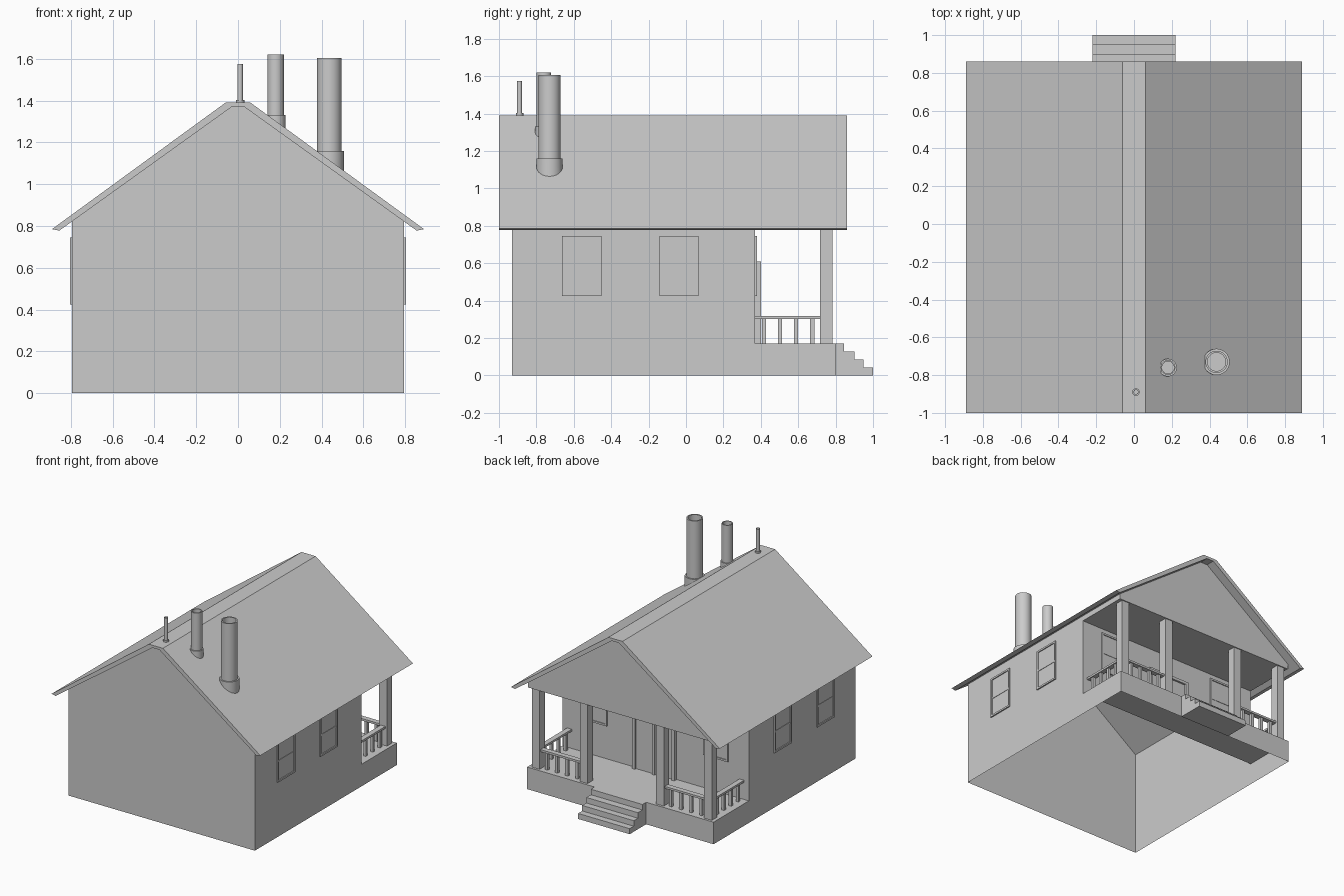
import bpy, bmesh, math

if "Cube" in bpy.data.objects:
    bpy.data.objects.remove(bpy.data.objects["Cube"])

W, FRONT, BACK, GABLE, PORCH = 0.795, -0.93, 0.37, 0.79, 0.80
DECK, EAVE = 0.17, 0.78


def mesh_object(name, verts, faces):
    me = bpy.data.meshes.new(name)
    me.from_pydata(verts, [], faces)
    ob = bpy.data.objects.new(name, me)
    bpy.context.collection.objects.link(ob)
    return ob


def fix_normals(ob):
    bm = bmesh.new()
    bm.from_mesh(ob.data)
    bmesh.ops.recalc_face_normals(bm, faces=bm.faces)
    bm.to_mesh(ob.data)
    bm.free()


def prism(name, profile, a, b, axis):
    """Extrude a 2D profile from a to b along x or y."""
    n = len(profile)
    put = (lambda p, t: (t, p[0], p[1])) if axis == 'x' else (lambda p, t: (p[0], t, p[1]))
    verts = [put(p, t) for t in (a, b) for p in profile]
    faces = [(i, (i + 1) % n, n + (i + 1) % n, n + i) for i in range(n)]
    ob = mesh_object(name, verts, faces + [tuple(range(n)), tuple(range(n, 2 * n))])
    fix_normals(ob)
    return ob


def box(name, x0, x1, y0, y1, z0, z1):
    x0, x1 = sorted((x0, x1))
    return prism(name, [(y0, z0), (y1, z0), (y1, z1), (y0, z1)], x0, x1, 'x')


def under(x):
    return 1.37 - 0.715 * max(abs(x) - 0.03, 0)


def sheet(name, *polys):
    """Single-skin wall panels."""
    verts, faces = [], []
    for p in polys:
        faces.append(tuple(range(len(verts), len(verts) + len(p))))
        verts += p
    return mesh_object(name, verts, faces)


# House shell: open underneath, single-skin walls
top = under(W)
gable_top = [(W, top), (0.03, 1.37), (-0.03, 1.37), (-W, top)]
sheet("front_wall", [(x, FRONT, z) for x, z in [(-W, 0), (W, 0)] + gable_top])
sheet("porch_gable", [(x, GABLE, z) for x, z in ([(-W, EAVE), (W, EAVE)] + gable_top)[::-1]])
for s, side in ((1, "right"), (-1, "left")):
    outline = [(FRONT, 0), (PORCH, 0), (PORCH, DECK), (BACK, DECK),
               (BACK, EAVE), (GABLE, EAVE), (GABLE, top), (FRONT, top)]
    sheet(side + "_wall", [(s * W, y, z) for y, z in outline[::s]])
sheet("back_wall", [(x, BACK, z) for x, z in ((W, DECK), (-W, DECK), (-W, EAVE), (W, EAVE))])
sheet("porch_ceiling", [(x, y, EAVE) for x, y in ((-W, GABLE), (W, GABLE), (W, BACK), (-W, BACK))])
sheet("porch_deck",
      [(x, y, DECK) for x, y in ((-W, BACK), (W, BACK), (W, PORCH), (-W, PORCH))],
      [(x, PORCH, z) for x, z in ((W, 0), (-W, 0), (-W, DECK), (W, DECK))])

# Roof with flat ridge
half = [(0.06, 1.39), (0.89, 0.785), (0.855, 0.778), (0.03, 1.37)]
prism("roof", half + [(-x, z) for x, z in half[::-1]], -1.0, 0.86, 'y')

# Steps
steps, d = [(PORCH, 0), (PORCH, DECK)], 0.0425
for i, y in enumerate((0.845, 0.90, 0.95, 1.0)):
    steps += [(y, DECK - i * d), (y, DECK - (i + 1) * d)]
prism("steps", steps, -0.22, 0.22, 'x')

# Porch posts and railings, both sides
for s, side in ((1, "right"), (-1, "left")):
    for n, x in (("outer", 0.735), ("inner", 0.325)):
        box(f"{side}_{n}_post", s * x - 0.033, s * x + 0.033, 0.717, 0.782, DECK, EAVE)
    box(side + "_side_rail", s * 0.715, s * 0.755, BACK, 0.717, 0.302, 0.318)
    box(side + "_back_rail", s * 0.358, s * 0.702, 0.73, 0.77, 0.302, 0.318)
    for i in range(4):
        y, x = 0.417 + 0.086 * i, s * (0.40 + 0.086 * i)
        box(f"{side}_side_baluster_{i}", s * 0.735 - 0.011, s * 0.735 + 0.011,
            y - 0.011, y + 0.011, DECK, 0.303)
        box(f"{side}_back_baluster_{i}", x - 0.011, x + 0.011, 0.739, 0.761, DECK, 0.303)


def window(name, c, on_back, s):
    """Framed sash window on a side wall (c is y) or the back wall (c is x)."""
    h, z0, z1 = 0.105, 0.425, 0.745
    def bar(part, a0, a1, b0, b1, depth):
        if on_back:
            box(f"{name}_{part}", a0, a1, BACK, BACK + depth, b0, b1)
        else:
            box(f"{name}_{part}", s * W, s * (W + depth), a0, a1, b0, b1)
    f = 0.014
    bar("frame_a", c - h, c - h + f, z0, z1, 0.01)
    bar("frame_b", c + h - f, c + h, z0, z1, 0.01)
    bar("sill", c - h + f, c + h - f, z0, z0 + f, 0.01)
    bar("head", c - h + f, c + h - f, z1 - f, z1, 0.01)
    bar("mid_rail", c - h + f, c + h - f, 0.575, 0.59, 0.006)
    bar("pane", c - h + f, c + h - f, z0 + f, z1 - f, 0.003)


for s, side in ((1, "right"), (-1, "left")):
    window(side + "_window_1", -0.557, False, s)
    window(side + "_window_2", -0.037, False, s)
    window(side + "_back_window", s * 0.515, True, s)

# Double door with frame
DT = 0.61
for x0, x1 in ((-0.18, -0.155), (-0.012, 0.012), (0.155, 0.18)):
    box("door_upright", x0, x1, BACK, 0.40, DECK, DT)
box("door_head", -0.155, 0.155, BACK, 0.40, DT - 0.022, DT)
for s in (1, -1):
    box("door_panel", s * 0.012, s * 0.155, BACK, 0.385, DECK, DT - 0.022)


# Roof pipes: collar, tube and hollow mouth, base cut to the roof slope
def pipe(name, cx, cy, rc, zc, r, zt, n=32):
    ri = r * 0.82
    rings = [(rc, None), (rc, zc), (r, zc), (r, zt), (ri, zt), (ri, zt - 0.25 * (zt - zc))]
    verts, faces = [], []
    for rad, z in rings:
        for k in range(n):
            a = 2 * math.pi * k / n
            x, y = cx + rad * math.cos(a), cy + rad * math.sin(a)
            verts.append((x, y, under(x) + 0.005 if z is None else z))
    for j in range(len(rings) - 1):
        for k in range(n):
            k2 = (k + 1) % n
            faces.append((j * n + k, j * n + k2, (j + 1) * n + k2, (j + 1) * n + k))
    faces.append(tuple(range(len(verts) - n, len(verts))))
    ob = mesh_object(name, verts, faces)
    bpy.ops.object.select_all(action='DESELECT')
    ob.select_set(True)
    bpy.context.view_layer.objects.active = ob
    bpy.ops.object.shade_smooth_by_angle(angle=math.radians(35))


pipe("large_chimney_pipe", 0.437, -0.73, 0.07, 1.16, 0.059, 1.605)
pipe("medium_chimney_pipe", 0.18, -0.76, 0.047, 1.33, 0.039, 1.62)
pipe("small_vent_pipe", 0.01, -0.89, 0.02, 1.402, 0.0135, 1.575, 20)
